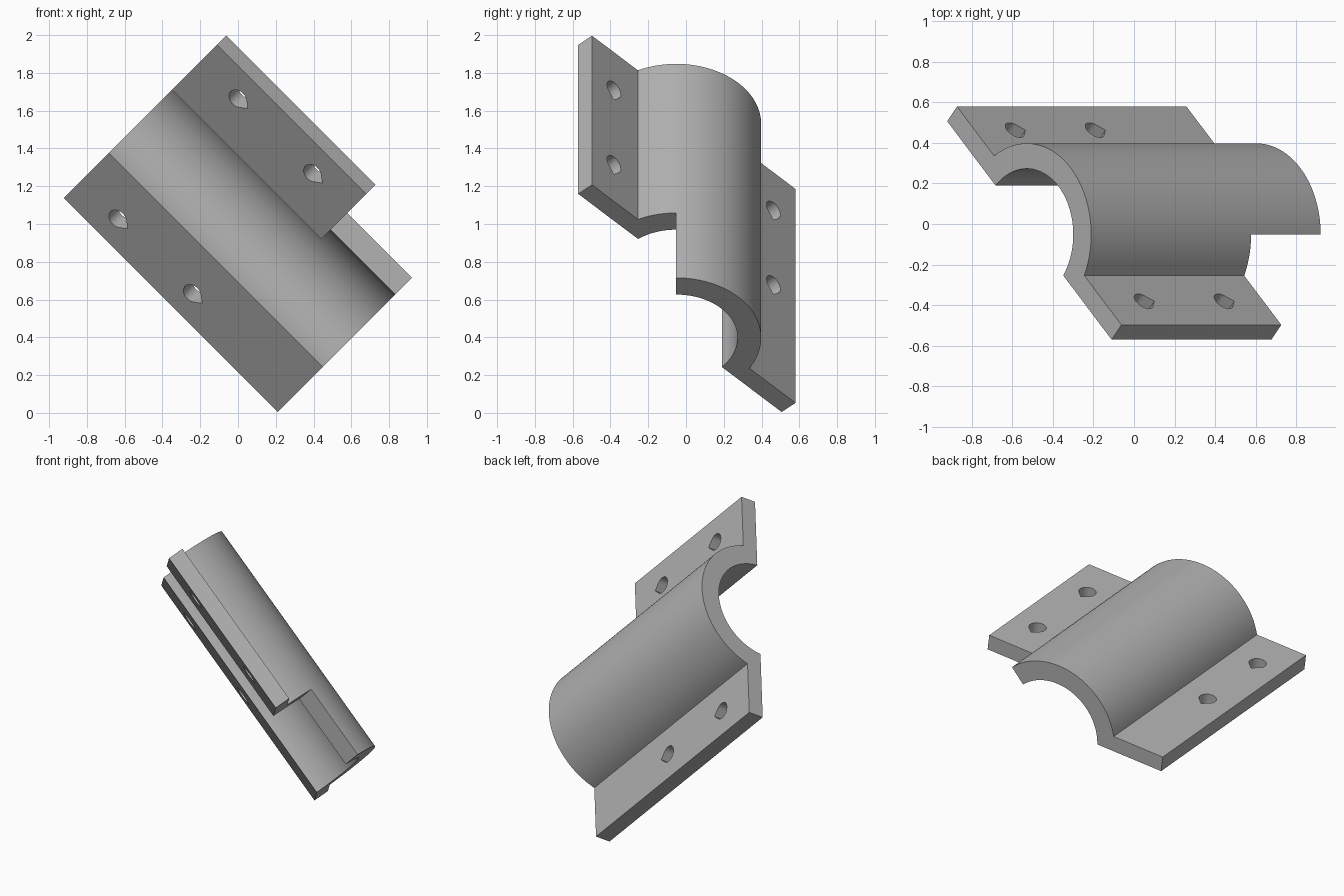
import bpy, bmesh
from math import sin, cos, radians, sqrt, atan2, pi
from mathutils import Vector

old = bpy.data.objects.get("Cube")
if old:
    bpy.data.objects.remove(old)

# Main dimensions of the half-pipe bracket
R_OUT, R_IN = 0.45, 0.325
BASE, THICK, HALF_W = 0.0275, 0.1, 0.787
START, END, NOTCH = -1.456, 0.146, -0.34
CENTRE_T, CENTRE_Y = 0.707, -0.052
TILT = radians(43.2)
HOLE_R, HOLE_Q = 0.053, 0.617
K = sqrt(0.5)


def world(s, t, y):
    """Length along the pipe, height across it, depth -> world."""
    return Vector(((s + t) * K, y, (t - s) * K))


def tilted(s, p, q):
    """Pipe frame: p points out of the arch, q runs across the flanges."""
    return world(s, CENTRE_T + p * sin(TILT) - q * cos(TILT),
                 CENTRE_Y + p * cos(TILT) + q * sin(TILT))


def prism(name, lower, upper):
    """Solid between two matching outlines."""
    bm = bmesh.new()
    a = [bm.verts.new(v) for v in lower]
    b = [bm.verts.new(v) for v in upper]
    bm.faces.new(a)
    bm.faces.new(b[::-1])
    for i in range(len(a)):
        j = (i + 1) % len(a)
        bm.faces.new((a[i], b[i], b[j], a[j]))
    bmesh.ops.recalc_face_normals(bm, faces=bm.faces)
    mesh = bpy.data.meshes.new(name)
    bm.to_mesh(mesh)
    bm.free()
    obj = bpy.data.objects.new(name, mesh)
    bpy.context.collection.objects.link(obj)
    return obj


def arc(radius, p_end, steps=48):
    """Arch from +q to -q, ending at height p_end."""
    a0 = atan2(p_end, sqrt(radius ** 2 - p_end ** 2))
    angles = [a0 + (pi - 2 * a0) * i / steps for i in range(steps + 1)]
    return [(radius * sin(a), radius * cos(a)) for a in angles]


# Bracket body: arch with a flange on each side
top = BASE + THICK
profile = ([(BASE, HALF_W), (top, HALF_W)] + arc(R_OUT, top)
           + [(top, -HALF_W), (BASE, -HALF_W)] + arc(R_IN, BASE)[::-1])
bracket = prism("pipe_bracket", [tilted(START, p, q) for p, q in profile],
                [tilted(END, p, q) for p, q in profile])

# Notch that shortens one flange
corners = [(NOTCH, 0.3), (END + 0.2, 0.3), (END + 0.2, 2), (NOTCH, 2)]
cutters = [prism("notch_cutter", [world(s, t, CENTRE_Y) for s, t in corners],
                 [world(s, t, -1) for s, t in corners])]

# Teardrop screw holes, two per flange
drop = [(HOLE_R * cos(a), HOLE_R * sin(a))
        for a in (radians(45 + 270 * i / 30) for i in range(31))]
drop.append((HOLE_R * sqrt(2), 0))
for side in (1, -1):
    for part in (0.25, 0.75):
        s0 = START + part * (NOTCH - START)
        ends = [[tilted(s0 + ds, p, side * HOLE_Q + dq) for ds, dq in drop]
                for p in (BASE - 0.1, top + 0.1)]
        cutters.append(prism("hole_cutter", *ends))

# Apply the cuts
bpy.context.view_layer.objects.active = bracket
for cutter in cutters:
    cutter.hide_render = True
    mod = bracket.modifiers.new("cut", 'BOOLEAN')
    mod.operation = 'DIFFERENCE'
    mod.solver = 'EXACT'
    mod.object = cutter
    bpy.ops.object.modifier_apply(modifier=mod.name)
    bpy.data.objects.remove(cutter)

# Plain grey finish
grey = bpy.data.materials.new("plain_grey")
grey.use_nodes = True
colour = (0.45, 0.45, 0.45, 1)
grey.diffuse_color = colour
grey.node_tree.nodes["Principled BSDF"].inputs["Base Color"].default_value = colour
bracket.data.materials.clear()
bracket.data.materials.append(grey)

bpy.ops.object.select_all(action='DESELECT')
bracket.select_set(True)
bpy.ops.object.shade_smooth_by_angle(angle=radians(30))
